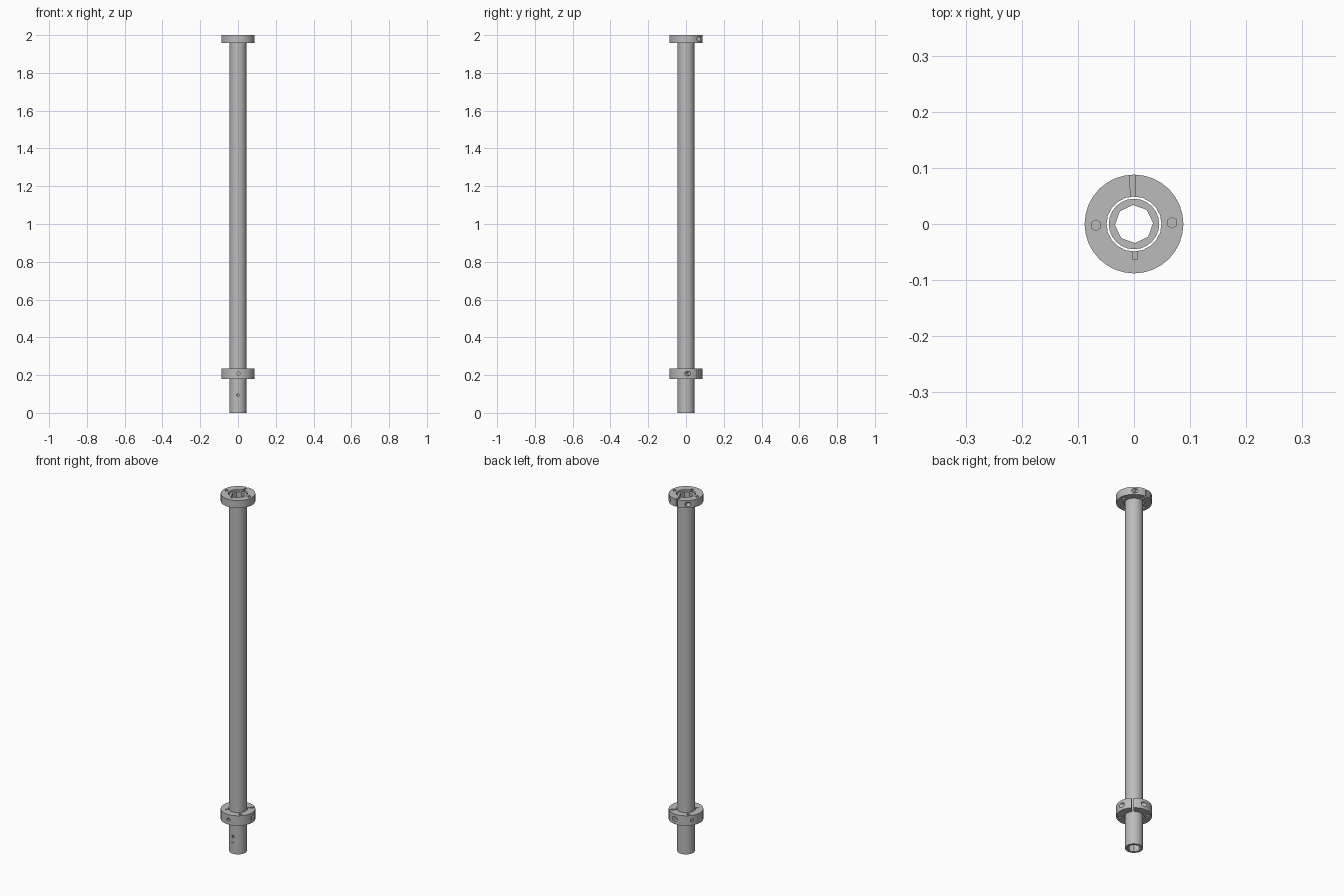
import bpy
from math import radians, cos, sin, sqrt
from mathutils import Vector

cube = bpy.data.objects.get("Cube")
if cube:
    bpy.data.objects.remove(cube, do_unlink=True)

steel = bpy.data.materials.new("plain grey steel")
steel.use_nodes = True
GREY = (0.5, 0.5, 0.5, 1)
steel.diffuse_color = GREY
steel.node_tree.nodes["Principled BSDF"].inputs["Base Color"].default_value = GREY


def polar(angle, r, z):
    a = radians(angle)
    return Vector((r * cos(a), r * sin(a), z))


def rod(name, start, end, radius, sides, turn=0):
    """Cylinder between two points."""
    axis = end - start
    bpy.ops.mesh.primitive_cylinder_add(vertices=sides, radius=radius, depth=axis.length)
    ob = bpy.context.object
    ob.name = name
    ob.data.materials.append(steel)
    # Vertical rods stay unrotated, apart from the requested turn
    if abs(axis.x) + abs(axis.y) > 1e-6:
        ob.rotation_euler = axis.to_track_quat('Z', 'Y').to_euler()
    else:
        ob.rotation_euler.z = radians(turn)
    ob.location = (start + end) / 2
    return ob


def block(name, angle, r, z, length, width, height):
    """Box whose length runs radially at the given angle."""
    bpy.ops.mesh.primitive_cube_add(size=1, location=polar(angle, r, z))
    ob = bpy.context.object
    ob.name = name
    ob.data.materials.append(steel)
    ob.scale = (length, width, height)
    ob.rotation_euler.z = radians(angle)
    return ob


def carve(ob, cutters):
    """Subtract every cutter, then smooth the round walls."""
    for c in cutters:
        m = ob.modifiers.new("cut", 'BOOLEAN')
        m.operation = 'DIFFERENCE'
        m.solver = 'EXACT'
        m.object = c
    bpy.ops.object.select_all(action='DESELECT')
    ob.select_set(True)
    bpy.context.view_layer.objects.active = ob
    for m in list(ob.modifiers):
        bpy.ops.object.modifier_apply(modifier=m.name)
    for c in cutters:
        bpy.data.objects.remove(c, do_unlink=True)
    bpy.ops.object.shade_smooth_by_angle(angle=radians(35))


def clamp_collar(name, z0, z1, slit, set_holes):
    """Split ring with a cross screw, face holes and radial set holes."""
    mid, h = (z0 + z1) / 2, z1 - z0
    ring = rod(name, Vector((0, 0, z0)), Vector((0, 0, z1)), 0.088, 32)
    cuts = [rod("bore", Vector((0, 0, z0 - 0.01)), Vector((0, 0, z1 + 0.01)), 0.049, 20),
            block("slit", slit, 0.07, mid, 0.06, 0.009, h + 0.02),
            block("keyway", slit + 180, 0.053, mid, 0.02, 0.009, h + 0.02)]
    # Clamp screw runs across the slit, with a wider seat at each end
    centre, across = polar(slit, 0.068, mid), polar(slit + 90, 1, 0)
    for s in (-1, 1):
        cuts.append(rod("screw seat", centre + across * s * 0.043,
                        centre + across * s * 0.09, 0.012, 12))
        # Shallow holes in the two flat faces
        for z in (z0, z1):
            p = polar(slit + s * 90, 0.068, z)
            up = Vector((0, 0, 0.012))
            cuts.append(rod("face hole", p - up, p + up, 0.0095, 6))
    for a in set_holes:
        cuts.append(rod("set hole", polar(a, 0.07, mid), polar(a, 0.1, mid), 0.009, 10))
    carve(ring, cuts)


# Long hollow shaft
shaft = rod("shaft_tube", Vector((0, 0, 0)), Vector((0, 0, 1.992)), 0.045, 24)
carve(shaft, [
    rod("bore", Vector((0, 0, -0.02)), Vector((0, 0, 2.02)), 0.034, 8, turn=3),
    rod("pin hole", polar(-90, 0.02, 0.095), polar(-90, 0.06, 0.095), 0.007, 10),
    block("slot", -90, 0.046, 0.065, 0.01, 0.02, 0.008),
])

# Clamp collars at the top and near the foot
clamp_collar("top_collar", 1.958, 2.0, 92, [])
clamp_collar("lower_collar", 0.18, 0.236, 45, [-88, 145])
